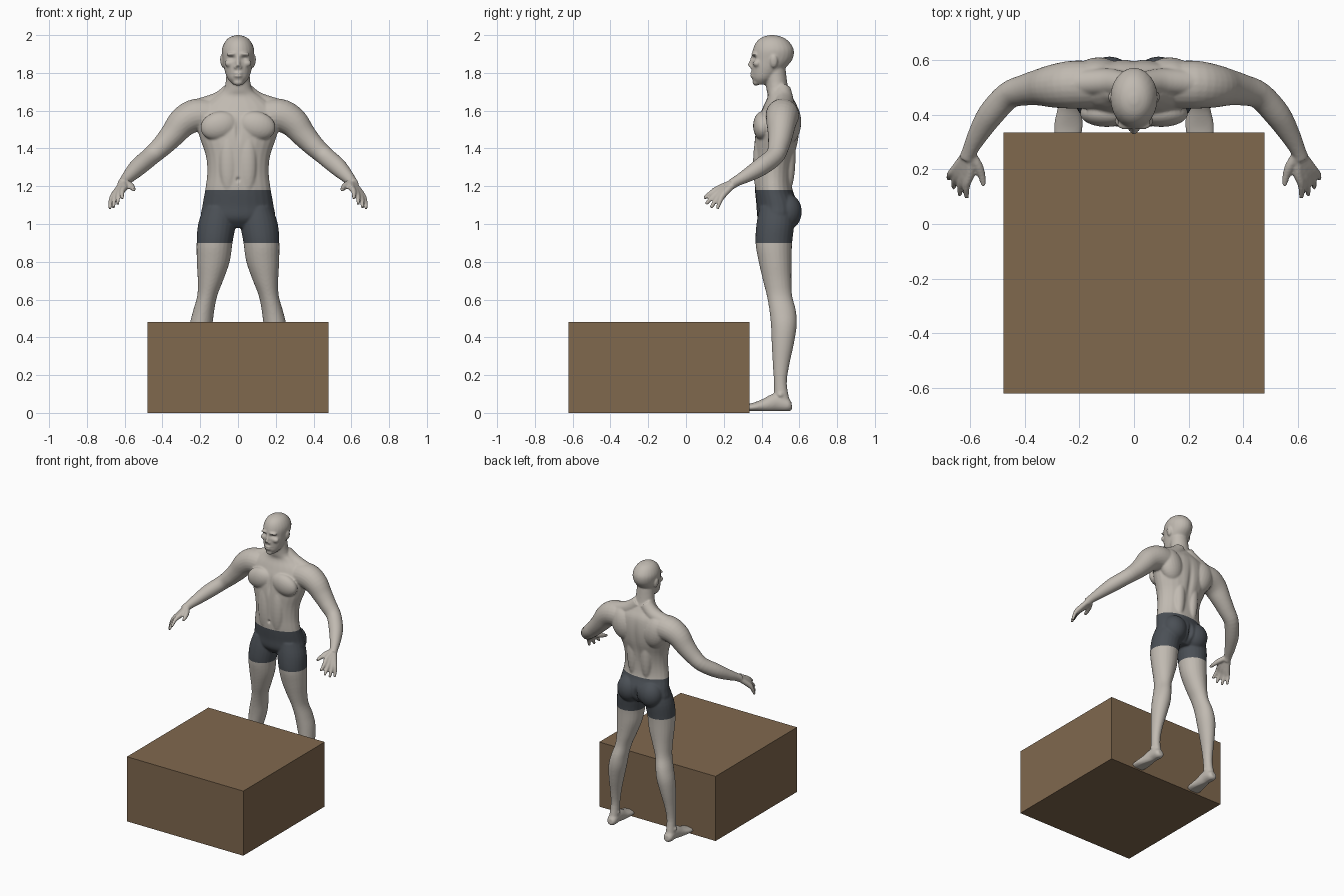
import bpy, bmesh, math
from mathutils import Vector, Matrix

cube = bpy.data.objects.get("Cube")
if cube:
    bpy.data.objects.remove(cube, do_unlink=True)

X, Y, Z = Matrix.Identity(3)
HEM, WAIST = .9, 1.18


def material(name, colour):
    mat = bpy.data.materials.new(name)
    mat.use_nodes = True
    mat.diffuse_color = (*colour, 1)
    shader = mat.node_tree.nodes["Principled BSDF"]
    shader.inputs["Base Color"].default_value = (*colour, 1)
    return mat


def spline(before, start, end, after, t):
    """Point on a smooth curve through start and end."""
    leave, arrive = (end - before) / 2, (after - start) / 2
    blend = t * t * (3 - 2 * t)
    return (start + (end - start) * blend
            + leave * t * (1 - t) ** 2 - arrive * t * t * (1 - t))


def loft(bm, sections, ref=X, axis=None, side=1, sides=24, steps=4):
    """Smooth tube through sections of x, y, z and one or two radii."""
    knots = [Vector((*s, s[-1])[:5]) for s in sections]
    knots = [knots[0], *knots, knots[-1]]
    path = [spline(*knots[k:k + 4], i / steps)
            for k in range(len(knots) - 3) for i in range(steps)]
    path.append(knots[-1])
    rings = []
    for i, point in enumerate(path):
        behind, ahead = path[max(i - 1, 0)], path[min(i + 1, len(path) - 1)]
        along = axis or (ahead - behind).to_3d().normalized()
        across = (ref - along * ref.dot(along)).normalized()
        other = along.cross(across)
        ring = []
        for k in range(sides):
            angle = math.tau * k / sides
            co = (point.to_3d() + across * math.cos(angle) * point[3]
                  + other * math.sin(angle) * point[4])
            ring.append(bm.verts.new((co.x * side, co.y, co.z)))
        rings.append(ring)
    for low, high in zip(rings, rings[1:]):
        for k in range(sides):
            bm.faces.new((low[k - 1], low[k], high[k], high[k - 1]))
    bm.faces.new(rings[0])
    bm.faces.new(rings[-1])


def column(bm, profile):
    """Upright central form from rows of height, half width, front and back."""
    loft(bm, [(0, (front + back) / 2, height, width, (back - front) / 2)
              for height, width, front, back in profile], axis=Z)


def blob(bm, centre, radii, side=1, tilt=0):
    """Ellipsoid muscle or feature, leaned by tilt about the y axis."""
    x, y, z = centre
    place = Matrix.Translation((x * side, y, z)) @ Matrix.Rotation(tilt * side, 4, 'Y')
    bmesh.ops.create_uvsphere(bm, u_segments=24, v_segments=16, radius=1,
                              matrix=place @ Matrix.Diagonal((*radii, 1)))


def add_face(bm):
    # nose, lips and chin
    loft(bm, [(0, .36, 1.9, .01), (0, .345, 1.86, .01), (0, .337, 1.835, .013)])
    for height in (1.797, 1.784):
        blob(bm, (0, .35, height), (.023, .011, .007))
    blob(bm, (0, .37, 1.75), (.026, .018, .018))
    # brows, cheeks, nostrils and ears
    for side in (1, -1):
        blob(bm, (.03, .362, 1.9), (.032, .017, .01), side, tilt=.1)
        blob(bm, (.045, .376, 1.85), (.026, .022, .02), side)
        blob(bm, (.013, .35, 1.83), (.009, .014, .009), side)
        blob(bm, (.083, .465, 1.86), (.011, .02, .034), side, tilt=.15)


def add_muscles(bm, side):
    # chest, shoulder blade, lower back, belly and hip
    blob(bm, (.1, .405, 1.52), (.1, .05, .075), side, tilt=.25)
    blob(bm, (.13, .54, 1.54), (.09, .07, .12), side, tilt=.25)
    blob(bm, (.055, .535, 1.36), (.045, .045, .2), side)
    blob(bm, (.05, .39, 1.32), (.05, .035, .17), side)
    blob(bm, (.09, .535, 1.065), (.085, .078, .095), side)
    # slope from neck to shoulder
    loft(bm, [(.03, .51, 1.71, .045), (.1, .52, 1.65, .05), (.22, .515, 1.61, .05)],
         ref=Z, side=side)


def add_arm(bm, side):
    loft(bm, [(.12, .51, 1.57, .085), (.22, .51, 1.575, .088), (.29, .505, 1.54, .08),
              (.345, .5, 1.475, .067), (.4, .49, 1.415, .057), (.46, .47, 1.36, .05),
              (.525, .4, 1.305, .048), (.572, .325, 1.258, .037),
              (.6, .27, 1.228, .028), (.612, .24, 1.21, .028)], ref=Z, side=side)
    # four fingers fanned out from the wrist, the middle two longer
    wrist = (.605, .265, 1.223, .018)
    for i in range(4):
        fan = i / 3
        knuckle = Vector((.6, .19, 1.195)).lerp((.653, .2, 1.158), fan)
        tip = Vector((.613, .095, 1.135)).lerp((.678, .165, 1.08), fan)
        tip += (tip - knuckle) * math.sin(math.pi * fan) * .2
        bend = knuckle.lerp(tip, .5) + Vector((.006, 0, .008))
        loft(bm, [wrist, (*knuckle, .018), (*bend, .0135), (*tip, .009)],
             ref=Z, side=side)
    # thumb
    loft(bm, [wrist, (.572, .215, 1.205, .018), (.557, .175, 1.19, .014),
              (.55, .14, 1.18, .009)], ref=Z, side=side)


def add_leg(bm, side):
    loft(bm, [(.1, .48, 1.09, .08, .09), (.112, .473, 1, .099, .1),
              (.124, .465, .9, .095, .097), (.131, .472, .8, .087),
              (.146, .483, .7, .067, .075), (.163, .495, .62, .053, .067),
              (.182, .512, .54, .056, .07), (.197, .518, .46, .06, .068),
              (.212, .512, .36, .05, .058), (.224, .503, .25, .036, .043),
              (.23, .5, .15, .03, .034), (.233, .51, .04, .034, .045)],
         axis=Z, side=side)
    # foot and ankle bones
    loft(bm, [(.232, .56, .04, .02), (.232, .54, .04, .034), (.233, .48, .055, .036, .048),
              (.236, .42, .04, .044, .037), (.24, .36, .03, .053, .024),
              (.246, .31, .025, .045, .017), (.25, .295, .02, .03, .012)], side=side)
    blob(bm, (.233, .5, .095), (.04, .025, .02), side)


# torso with neck, then head
bm = bmesh.new()
column(bm, [(.98, .09, .42, .54), (1.03, .19, .38, .59), (1.1, .188, .373, .597),
            (1.18, .174, .365, .565), (1.27, .163, .362, .562), (1.36, .17, .36, .576),
            (1.45, .2, .363, .597), (1.54, .225, .377, .603), (1.62, .2, .408, .592),
            (1.675, .125, .432, .562), (1.72, .072, .425, .541), (1.84, .06, .415, .525)])
column(bm, [(1.738, .026, .37, .42), (1.77, .055, .35, .47), (1.82, .073, .347, .52),
            (1.87, .082, .347, .563), (1.92, .086, .353, .571), (1.96, .072, .37, .55),
            (1.987, .047, .4, .516), (2, .012, .44, .47)])
add_face(bm)
for side in (1, -1):
    add_muscles(bm, side)
    add_arm(bm, side)
    add_leg(bm, side)
bmesh.ops.recalc_face_normals(bm, faces=bm.faces)
mesh = bpy.data.meshes.new("body_parts")
bm.to_mesh(mesh)
bm.free()
body = bpy.data.objects.new("body", mesh)
bpy.context.collection.objects.link(body)

# fuse all parts into one smooth skin
fuse = body.modifiers.new("fuse", 'REMESH')
fuse.mode = 'VOXEL'
fuse.voxel_size = .006
soften = body.modifiers.new("soften", 'SMOOTH')
soften.factor = .5
soften.iterations = 5
graph = bpy.context.evaluated_depsgraph_get()
skin = bpy.data.meshes.new_from_object(body.evaluated_get(graph))
body.modifiers.clear()
body.data = skin
bpy.data.meshes.remove(mesh)
skin.name = "body"

# pressed-in details: centre, reach on each axis, push along y
dents = {
    "eye_socket": ((.031, .35, 1.878), (.018, .04, .011), .012),
    "mouth_line": ((0, .36, 1.79), (.028, .03, .003), .005),
    "navel": ((0, .37, 1.235), (.008, .04, .01), .014),
    "breastbone": ((0, .36, 1.5), (.012, .05, .06), .01),
    "spine": ((0, .6, 1.42), (.02, .06, .16), -.012),
    "seat_cleft": ((0, .6, 1.05), (.012, .08, .05), -.02),
}
bm = bmesh.new()
bm.from_mesh(skin)
for vert in bm.verts:
    spot = Vector((abs(vert.co.x), vert.co.y, vert.co.z))
    for centre, reach, push in dents.values():
        gap = sum(((a - b) / r) ** 2 for a, b, r in zip(spot, centre, reach))
        vert.co.y += push * math.exp(-gap)
    # flat soles
    vert.co.z = max(vert.co.z, .01)

# shorts cut cleanly out of the skin by height
for level in (HEM, WAIST):
    bmesh.ops.bisect_plane(bm, geom=bm.verts[:] + bm.edges[:] + bm.faces[:],
                           plane_co=Z * level, plane_no=Z)
skin.materials.clear()
skin.materials.append(material("pale skin", (.53, .49, .44)))
skin.materials.append(material("slate shorts", (.07, .08, .093)))
for face in bm.faces:
    middle = face.calc_center_median()
    face.material_index = int(HEM < middle.z < WAIST and abs(middle.x) < .3)
    face.smooth = True
bm.to_mesh(skin)
bm.free()

# box
bpy.ops.mesh.primitive_cube_add(size=1, location=(0, -.143, .24))
box = bpy.context.object
box.name = "box"
box.scale = (.956, .956, .48)
box.data.materials.append(material("brown board", (.216, .138, .076)))
